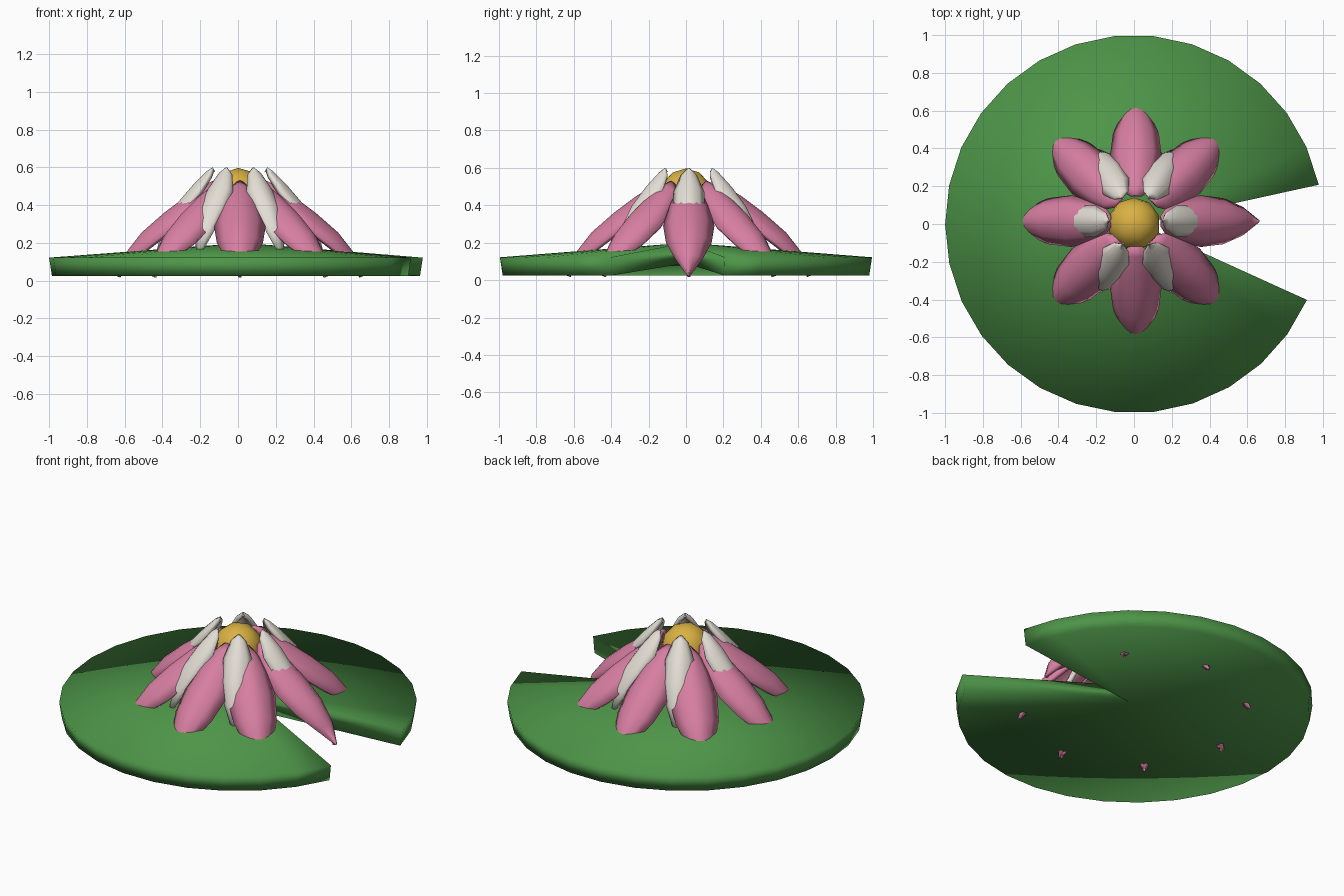
import bpy
import bmesh
from math import sin, cos, pi, radians, hypot

if "Cube" in bpy.data.objects:
    bpy.data.objects.remove(bpy.data.objects["Cube"], do_unlink=True)


def material(name, colour):
    m = bpy.data.materials.new(name)
    m.use_nodes = True
    m.diffuse_color = (*colour, 1)
    bsdf = next(n for n in m.node_tree.nodes if n.type == "BSDF_PRINCIPLED")
    bsdf.inputs["Base Color"].default_value = (*colour, 1)
    return m


green = material("leaf green", (0.075, 0.30, 0.065))
pink = material("petal pink", (0.68, 0.21, 0.36))
cream = material("petal cream", (0.77, 0.73, 0.66))
gold = material("centre gold", (0.70, 0.44, 0.055))


def add_object(name, bm, mat):
    mesh = bpy.data.meshes.new(name)
    bm.to_mesh(mesh)
    bm.free()
    mesh.materials.append(mat)
    mesh.shade_smooth()
    obj = bpy.data.objects.new(name, mesh)
    bpy.context.collection.objects.link(obj)
    return obj


# Lily pad: shallow domed disc with a wedge left out on the +x side
bm = bmesh.new()
start, end, steps = radians(12), radians(336.3), 27
top_mid = bm.verts.new((0.03, 0, 0.2))
low_mid = bm.verts.new((0.03, 0, 0.09))
top_rim, low_rim = [], []
for i in range(steps + 1):
    a = start + (end - start) * i / steps
    top_rim.append(bm.verts.new((cos(a), sin(a), 0.122)))
    low_rim.append(bm.verts.new((0.985 * cos(a), 0.985 * sin(a), 0.025)))
for i in range(steps):
    bm.faces.new((top_mid, top_rim[i], top_rim[i + 1]))
    bm.faces.new((low_mid, low_rim[i + 1], low_rim[i]))
    bm.faces.new((low_rim[i], low_rim[i + 1], top_rim[i + 1], top_rim[i]))
for i in (0, steps):
    bm.faces.new((low_mid, low_rim[i], top_rim[i], top_mid))
bmesh.ops.recalc_face_normals(bm, faces=bm.faces)
add_object("lily_pad", bm, green)


def petal(name, rows, sag, angle, mat):
    """Arched petal: rows hold radius, height and half width along its spine."""
    bm = bmesh.new()
    columns = 7
    widest = max(row[2] for row in rows)
    grid = []
    for i, (r, z, half) in enumerate(rows):
        before, after = rows[max(i - 1, 0)], rows[min(i + 1, len(rows) - 1)]
        dr, dz = after[0] - before[0], after[1] - before[1]
        length = hypot(dr, dz)
        line = []
        for j in range(columns):
            u = 2 * j / (columns - 1) - 1
            drop = sag * u * u * half / widest
            line.append(bm.verts.new((r + drop * dz / length, half * u,
                                      z - drop * dr / length)))
        grid.append(line)
    for a, b in zip(grid, grid[1:]):
        for j in range(columns - 1):
            bm.faces.new((a[j], b[j], b[j + 1], a[j + 1]))
    obj = add_object(name, bm, mat)
    obj.location = (0.01, 0.015, 0)
    obj.rotation_euler.z = angle
    solid = obj.modifiers.new("thickness", "SOLIDIFY")
    solid.thickness = 0.025
    solid.offset = -1


# Outer ring of wide drooping petals
outer = [(0.14, 0.53, 0.03), (0.19, 0.505, 0.08), (0.28, 0.45, 0.115),
         (0.4, 0.36, 0.137), (0.52, 0.255, 0.122), (0.61, 0.14, 0.075),
         (0.655, 0.025, 0.008)]
for k in range(8):
    petal(f"outer_petal_{k + 1}", outer, 0.09, k * pi / 4, pink)

# Inner ring of narrower, steeper petals
inner = [(0.145, 0.6, 0.008), (0.175, 0.58, 0.045), (0.25, 0.505, 0.083),
         (0.34, 0.4, 0.085), (0.41, 0.28, 0.062), (0.44, 0.16, 0.02)]
for k in range(6):
    petal(f"inner_petal_{k + 1}", inner, 0.05, k * pi / 3, cream)

# Round flower centre
bm = bmesh.new()
bmesh.ops.create_icosphere(bm, subdivisions=2, radius=0.14)
centre = add_object("flower_centre", bm, gold)
centre.location = (0, 0, 0.457)
